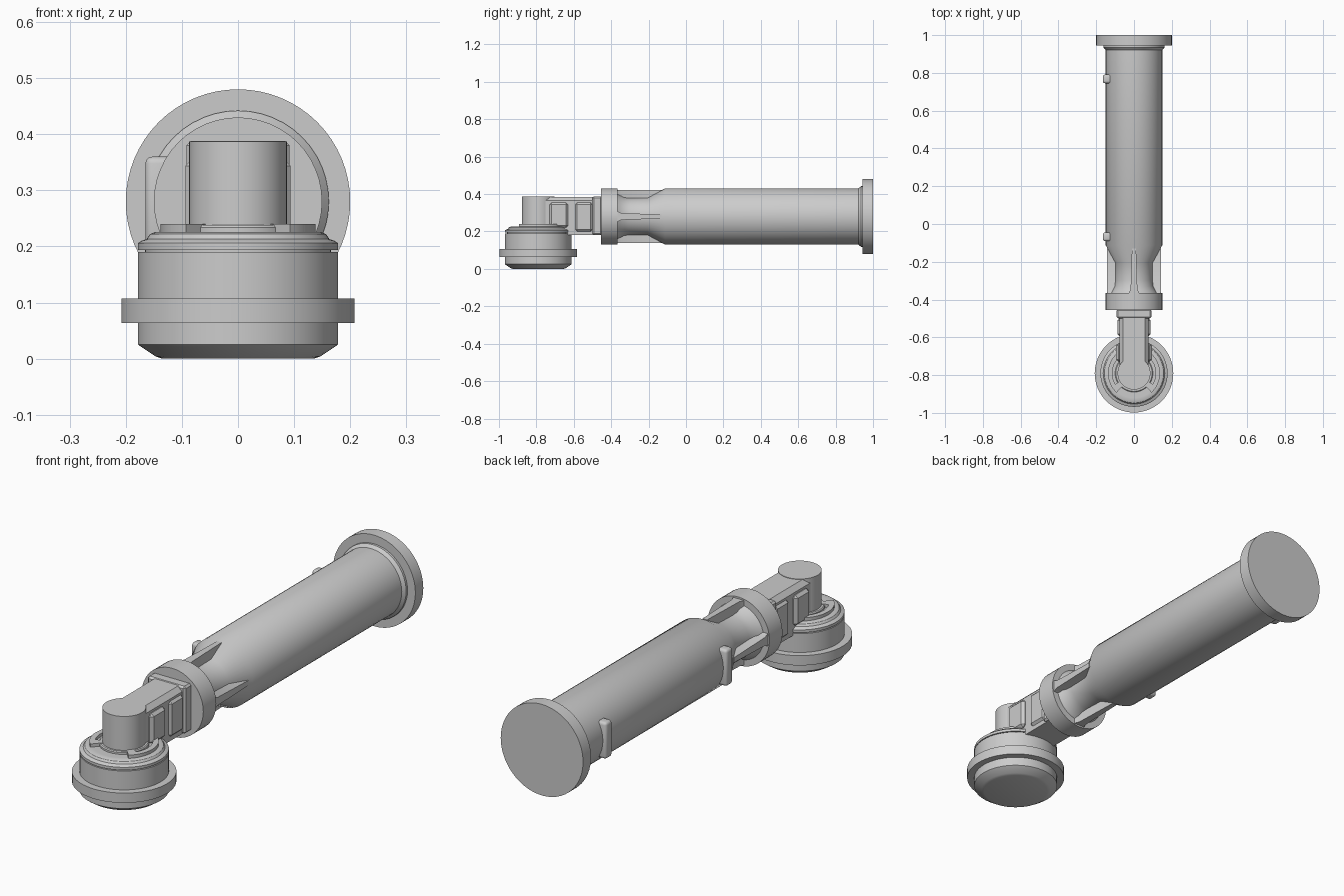
import bpy, bmesh
from math import sin, cos, pi, radians
from mathutils import Matrix, Vector

if "Cube" in bpy.data.objects:
    bpy.data.objects.remove(bpy.data.objects["Cube"])

AXIS_Z = 0.28    # height of the tube axis
HEAD_Y = -0.79   # centre of the round head


def finish(name, bm, angle=30):
    bmesh.ops.remove_doubles(bm, verts=bm.verts, dist=1e-5)
    bmesh.ops.recalc_face_normals(bm, faces=bm.faces)
    me = bpy.data.meshes.new(name)
    bm.to_mesh(me)
    bm.free()
    ob = bpy.data.objects.new(name, me)
    bpy.context.collection.objects.link(ob)
    bpy.ops.object.select_all(action='DESELECT')
    ob.select_set(True)
    bpy.context.view_layer.objects.active = ob
    bpy.ops.object.shade_smooth_by_angle(angle=radians(angle))
    return ob


def lathe(name, profile, place, seg=48):
    """Closed solid of revolution; profile is (radius, height)."""
    bm = bmesh.new()
    rings = [[bm.verts.new(place(r * cos(2 * pi * i / seg), r * sin(2 * pi * i / seg), h))
              for i in range(seg)] for r, h in profile]
    for a, b in zip(rings, rings[1:]):
        for i in range(seg):
            j = (i + 1) % seg
            bm.faces.new((a[i], a[j], b[j], b[i]))
    bm.faces.new(rings[0])
    bm.faces.new(rings[-1])
    return finish(name, bm)


def extrude(name, outline, direction):
    """Solid made by sweeping a flat 3D outline along a direction."""
    bm = bmesh.new()
    face = bm.faces.new([bm.verts.new(p) for p in outline])
    out = bmesh.ops.extrude_face_region(bm, geom=[face])
    bmesh.ops.translate(bm, vec=direction,
                        verts=[v for v in out['geom'] if isinstance(v, bmesh.types.BMVert)])
    return finish(name, bm)


def box(name, lo, hi, bevel=0.0, segments=1):
    bm = bmesh.new()
    lo, hi = Vector(lo), Vector(hi)
    bmesh.ops.create_cube(bm, size=1, matrix=Matrix.Translation((lo + hi) / 2)
                          @ Matrix.Diagonal((*(hi - lo), 1)))
    if bevel:
        bmesh.ops.bevel(bm, geom=bm.edges[:], offset=bevel, segments=segments,
                        profile=0.5, affect='EDGES')
    return finish(name, bm)


def along_y(x, y, h):
    return (x, h, AXIS_Z + y)


def upright(x, y, h):
    return (x, HEAD_Y + y, h)


# Main tube with tapered neck and end fillet
lathe("main_tube", [(0.125, -0.37), (0.116, -0.355), (0.103, -0.33), (0.1, -0.3),
                    (0.1, -0.205), (0.15, -0.112), (0.15, 0.922), (0.162, 0.935),
                    (0.162, 0.95)], along_y)
lathe("end_flange", [(0.2, 0.945), (0.2, 1.0)], along_y, 64)
lathe("neck_collar", [(0.15, -0.455), (0.15, -0.365)], along_y)

# Four stiffening ribs, narrowing towards the tube
for k in range(4):
    rot = Matrix.Rotation(k * pi / 2, 3, 'Y')
    at = Vector((0, 0, AXIS_Z))
    pts = [(-0.028, -0.367), (-0.018, -0.345), (-0.011, -0.13),
           (0.011, -0.13), (0.018, -0.345), (0.028, -0.367)]
    extrude(f"neck_rib_{k + 1}", [rot @ Vector((x, y, 0.07)) + at for x, y in pts],
            rot @ Vector((0, 0, 0.072)))

# Two rounded brackets on the left of the tube
for n, y in (("front", -0.068), ("rear", 0.768)):
    box(f"{n}_bracket", (-0.165, y - 0.023, 0.2), (-0.115, y + 0.023, 0.36), 0.012, 3)

# Arm joining collar and head, with chamfered top
section = [(-0.078, 0.18), (0.078, 0.18), (0.078, 0.365), (0.058, 0.385),
           (-0.058, 0.385), (-0.078, 0.365)]
extrude("arm_body", [(x, HEAD_Y, z) for x, z in section], (0, 0.35, 0))
box("arm_root", (-0.092, -0.5, 0.18), (0.092, -0.45, 0.388), 0.008)
for side, s in (("left", -1), ("right", 1)):
    def x_range(a, b):
        return min(s * a, s * b), max(s * a, s * b)
    x0, x1 = x_range(0.05, 0.088)
    box(f"arm_side_pad_{side}", (x0, -0.592, 0.2), (x1, -0.5, 0.355), 0.01)
    x0, x1 = x_range(0.05, 0.094)
    box(f"arm_cheek_{side}", (x0, -0.73, 0.22), (x1, -0.63, 0.355), 0.012)

# Vertical pivot post
lathe("pivot_post", [(0.087, 0.2), (0.087, 0.387)], upright)
lathe("post_foot", [(0.1, 0.21), (0.1, 0.234), (0.096, 0.238)], upright)

# Round head and its outer band
lathe("head_body", [(0.135, 0.0), (0.147, 0.004), (0.174, 0.022), (0.178, 0.025),
                    (0.178, 0.19), (0.166, 0.19), (0.166, 0.194), (0.178, 0.194),
                    (0.178, 0.206), (0.172, 0.21), (0.163, 0.213), (0.157, 0.222),
                    (0.147, 0.226), (0.13, 0.226)], upright, 56)
lathe("head_band", [(0.208, 0.064), (0.208, 0.107)], upright, 64)


# Raised arcs on the head's top
def arc_pad(name, r0, r1, a0, a1, n=12):
    angles = [radians(a0 + (a1 - a0) * i / n) for i in range(n + 1)]
    outline = [upright(r1 * cos(a), r1 * sin(a), 0.215) for a in angles]
    outline += [upright(r0 * cos(a), r0 * sin(a), 0.215) for a in reversed(angles)]
    extrude(name, outline, (0, 0, 0.025))


arc_pad("top_arc_right", 0.115, 0.138, -40, 55)
arc_pad("top_arc_left", 0.115, 0.138, 125, 220)
arc_pad("top_spoke_right", 0.08, 0.138, -48, -30, 4)
arc_pad("top_spoke_left", 0.08, 0.138, 210, 228, 4)
